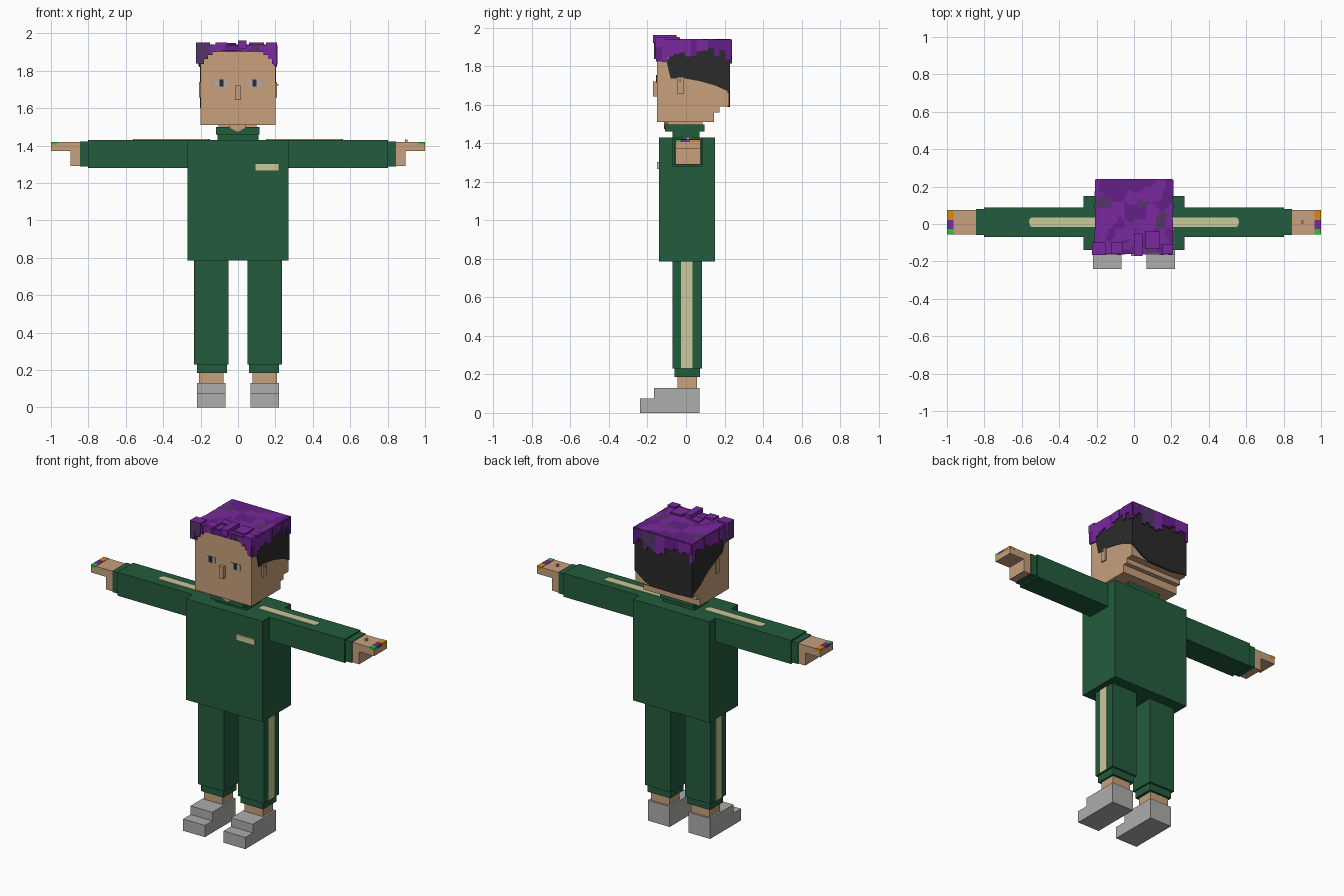
import bpy, bmesh, math, random
from mathutils import Vector

if "Cube" in bpy.data.objects:
    bpy.data.objects.remove(bpy.data.objects["Cube"])

random.seed(7)

def mat(name, r, g, b):
    m = bpy.data.materials.new(name)
    m.diffuse_color = (r, g, b, 1)
    m.use_nodes = True
    m.node_tree.nodes["Principled BSDF"].inputs["Base Color"].default_value = m.diffuse_color
    return m

GREEN = mat("dark green cloth", .017, .107, .045)
SKIN = mat("skin", .578, .352, .205)
GREY = mat("light grey", .418, .418, .415)
CREAM = mat("cream trim", .578, .578, .328)
BLACK = mat("black hair", .024, .024, .024)
PURPLE = mat("purple", .195, .022, .352)
DEEP = mat("deep purple", .127, .014, .242)
MUTED = mat("muted purple", .091, .036, .141)
ORANGE = mat("orange", .68, .262, .007)
LIME = mat("bright green", .021, .578, .032)

def finish(name, bm, *mats):
    bmesh.ops.recalc_face_normals(bm, faces=bm.faces[:])
    me = bpy.data.meshes.new(name)
    bm.to_mesh(me)
    bm.free()
    for m in mats:
        me.materials.append(m)
    ob = bpy.data.objects.new(name, me)
    bpy.context.collection.objects.link(ob)
    return ob

def add_box(bm, x0, x1, y0, y1, z0, z1):
    verts = bmesh.ops.create_cube(bm, size=1)["verts"]
    for v in verts:
        v.co = ((x0 + x1) / 2 + v.co.x * (x1 - x0),
                (y0 + y1) / 2 + v.co.y * (y1 - y0),
                (z0 + z1) / 2 + v.co.z * (z1 - z0))

def box(name, m, *b):
    bm = bmesh.new()
    add_box(bm, *b)
    return finish(name, bm, m)

def pair(name, m, x0, x1, *b):
    """Same box on both sides of the body."""
    box("right_" + name, m, x0, x1, *b)
    box("left_" + name, m, -x1, -x0, *b)

def prism(name, m, pts, axis, a, b):
    """Extrude a flat outline from a to b; axis 0 takes (y,z), 1 takes (x,z), 2 takes (x,y)."""
    def co(p, d):
        c = list(p)
        c.insert(axis, d)
        return c
    bm = bmesh.new()
    f = bm.faces.new([bm.verts.new(co(p, a)) for p in pts])
    r = bmesh.ops.extrude_face_region(bm, geom=[f])
    for v in r["geom"]:
        if isinstance(v, bmesh.types.BMVert):
            v.co[axis] = b
    return finish(name, bm, m)

# Clothes
box("torso", GREEN, -.27, .27, -.14, .15, .785, 1.43)
box("collar_base", GREEN, -.11, .11, -.07, .07, 1.42, 1.47)
box("collar", GREEN, -.118, .116, -.11, .095, 1.46, 1.498)
box("chest_badge", CREAM, .09, .22, -.15, -.139, 1.265, 1.303)
pair("leg", GREEN, .05, .232, -.07, .083, .23, .79)
pair("leg_cuff", GREEN, .06, .22, -.06, .072, .185, .235)
pair("leg_stripe", CREAM, .225, .2345, -.025, .034, .23, .785)
pair("arm", GREEN, .26, .803, -.07, .088, 1.28, 1.43)
pair("arm_cuff", GREEN, .80, .846, -.06, .08, 1.288, 1.422)

# Shoes and ankles
pair("ankle", SKIN, .077, .208, -.045, .058, .12, .19)
for s, side in ((1, "right"), (-1, "left")):
    prism(side + "_shoe", GREY, [(-.24, 0), (.07, 0), (.07, .13), (-.165, .13),
                                 (-.165, .075), (-.24, .075)], 0, s * .066, s * .22)
    # Hands: flat fingers with a block at the palm
    prism(side + "_hand", SKIN, [(s * .84, 1.29), (s * .895, 1.29), (s * .895, 1.37),
                                 (s * 1.0, 1.37), (s * 1.0, 1.418), (s * .84, 1.418)],
          1, -.055, .075)
    # Round-ended stripe along the top of each sleeve
    out = []
    for i in range(7):
        a = -math.pi / 2 + math.pi * i / 6
        out.append((s * (.545 + .016 * math.cos(a)), .01 + .026 * math.sin(a)))
    for i in range(7):
        a = math.pi / 2 + math.pi * i / 6
        out.append((s * (.165 + .016 * math.cos(a)), .01 + .026 * math.sin(a)))
    prism(side + "_sleeve_stripe", CREAM, out, 2, 1.427, 1.434)

# Painted nails
pair("orange_nail", ORANGE, .965, 1.0005, .025, .0755, 1.405, 1.42)
pair("purple_nail", PURPLE, .965, 1.0005, -.028, .022, 1.405, 1.42)
pair("green_nail", LIME, .965, 1.0005, -.0555, -.028, 1.405, 1.42)
box("hand_bump", SKIN, .894, .906, .002, .018, 1.415, 1.433)

# Head with stepped nape
prism("head", SKIN, [(-.15, 1.51), (.145, 1.51), (.145, 1.56), (.175, 1.56), (.175, 1.59),
                     (.222, 1.59), (.222, 1.905), (-.15, 1.905)], 0, -.2, .2)
box("neck", SKIN, -.105, .1, -.095, .085, 1.47, 1.515)
prism("neck_front", SKIN, [(-.05, 1.51), (-.04, 1.493), (0, 1.473), (.035, 1.493), (.045, 1.51)],
      1, -.114, -.09)
box("nose", SKIN, -.015, .015, -.172, -.149, 1.643, 1.72)
pair("ear", SKIN, .195, .209, -.047, -.01, 1.658, 1.74)
box("earring", GREY, .205, .217, -.035, -.025, 1.72, 1.73)
pair("eye", GREY, .055, .122, -.153, -.149, 1.716, 1.754)
pair("pupil", BLACK, .077, .1, -.155, -.149, 1.716, 1.754)

# Dark hair plates on sides and back
prism("right_side_hair", BLACK, [(-.08, 1.735), (.0, 1.735), (.07, 1.722), (.15, 1.70), (.229, 1.665),
                                 (.229, 1.91), (-.06, 1.91), (-.10, 1.82)], 0, .199, .204)
prism("left_side_hair", BLACK, [(-.08, 1.77), (.0, 1.735), (.07, 1.70), (.15, 1.64), (.229, 1.60),
                                (.229, 1.91), (-.06, 1.91), (-.10, 1.82)], 0, -.204, -.199)
prism("back_hair", BLACK, [(.204, 1.665), (.17, 1.64), (.13, 1.61), (.08, 1.59), (-.1, 1.588),
                           (-.204, 1.60), (-.204, 1.91), (.204, 1.91)], 1, .215, .229)

# Mottled purple hair: patches follow the nearest random seed
seeds = [(Vector((random.uniform(-.22, .22), random.uniform(-.17, .25),
                  random.uniform(1.86, 1.96))), random.choice((0, 0, 0, 1, 1, 2)))
         for _ in range(110)]

def mottle(bm):
    for f in bm.faces:
        c = f.calc_center_median()
        f.material_index = min(seeds, key=lambda s: (s[0] - c).length)[1]

bm = bmesh.new()
add_box(bm, -.203, .203, -.152, .232, 1.9, 1.94)
bmesh.ops.subdivide_edges(bm, edges=bm.edges[:], cuts=23, use_grid_fill=True)
mottle(bm)
finish("hair_top", bm, PURPLE, DEEP, MUTED)

bm = bmesh.new()
# Ragged locks on both sides
n = 13
for i in range(n):
    y0 = -.155 + .39 * i / n
    for s in (-1, 1):
        low = random.uniform(1.85, 1.895) if 2 < i < n - 1 else random.uniform(1.815, 1.85)
        x = sorted((s * .19, s * random.uniform(.206, .212)))
        add_box(bm, x[0], x[1], y0, y0 + .39 / n, low, 1.938)
# Ragged locks on the back
for i in range(n):
    x0 = -.205 + .41 * i / n
    add_box(bm, x0, x0 + .41 / n, .22, .24, random.uniform(1.81, 1.89), 1.938)
# Front hairline, longer at the temples
for i in range(18):
    x0 = -.205 + .41 * i / 18
    t = abs(x0 + .011) / .195
    low = 1.905 - .07 * max(0, (t - .6) / .4) ** 1.3
    add_box(bm, x0, x0 + .41 / 18, -.152 - random.uniform(.004, .012), -.14, low, 1.938)
# Raised tufts
for x0, x1, y0, y1, z0, z1 in ((-.225, -.15, -.165, -.1, 1.89, 1.952), (0, .045, -.172, -.05, 1.92, 1.962),
                               (-.225, -.19, -.165, -.11, 1.838, 1.9), (.15, .208, -.16, -.11, 1.9, 1.95),
                               (-.12, -.06, -.16, -.1, 1.91, 1.95), (.06, .14, -.13, -.04, 1.92, 1.95),
                               (-.07, -.01, -.08, -.03, 1.92, 1.948)):
    add_box(bm, x0, x1, y0, y1, z0, z1)
mottle(bm)
finish("hair_locks", bm, PURPLE, DEEP, MUTED)
